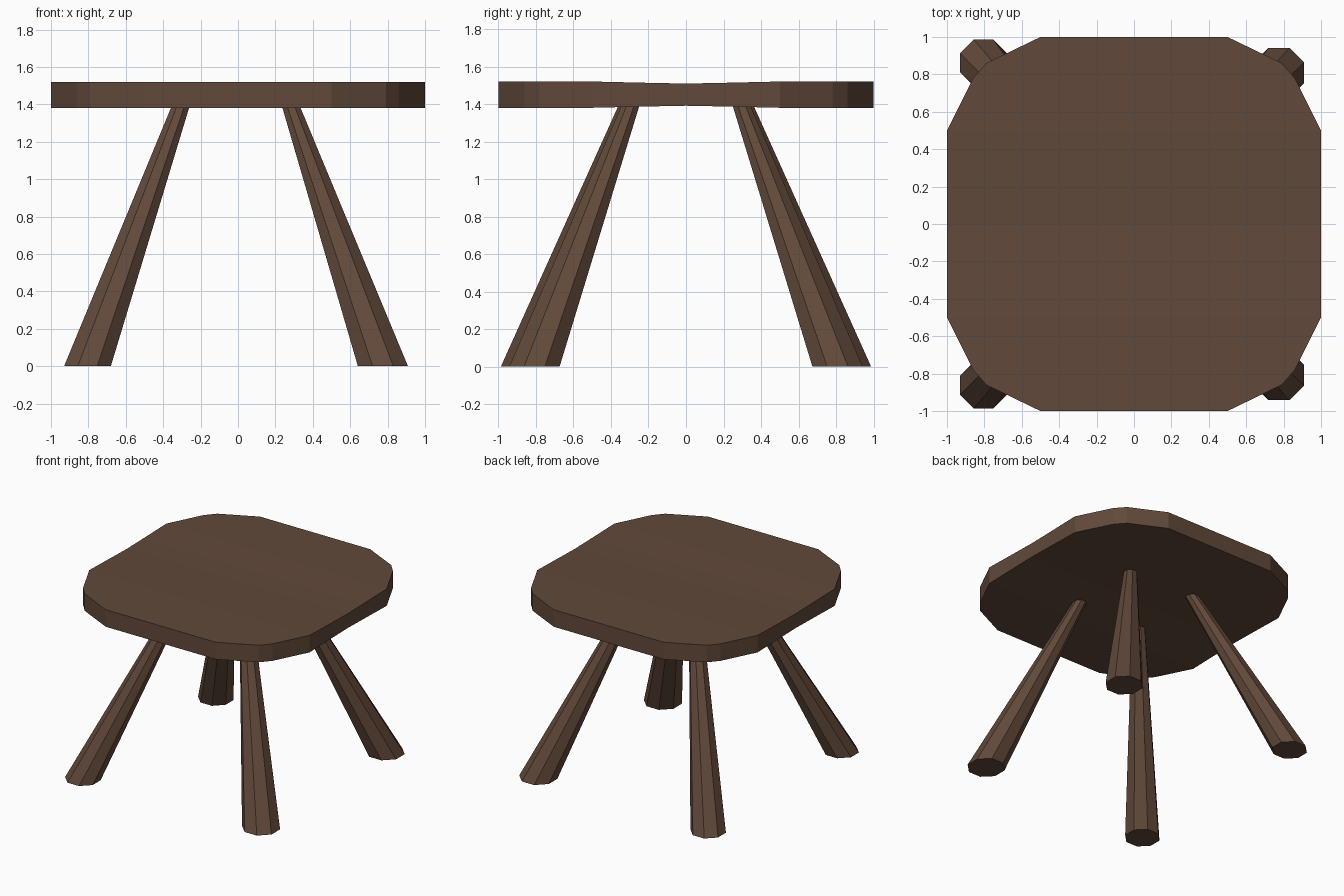
import bpy, bmesh, math
from mathutils import Vector

if "Cube" in bpy.data.objects:
    bpy.data.objects.remove(bpy.data.objects["Cube"])

wood = bpy.data.materials.new("dark_wood")
wood.diffuse_color = (0.12, 0.066, 0.042, 1)
wood.use_nodes = True
wood.node_tree.nodes["Principled BSDF"].inputs["Base Color"].default_value = wood.diffuse_color

def finish(name, bm):
    bmesh.ops.recalc_face_normals(bm, faces=bm.faces[:])
    mesh = bpy.data.meshes.new(name)
    bm.to_mesh(mesh)
    bm.free()
    mesh.materials.append(wood)
    obj = bpy.data.objects.new(name, mesh)
    bpy.context.collection.objects.link(obj)

# Seat: cross-section rows (y, half width, dip), thinner across the middle
half = [(1.0, 0.5, 0), (0.86, 0.79, 0), (0.78, 0.86, 0), (0.5, 1.0, 0), (0.2, 1.0, 0.007)]
rows = [(-y, w, d) for y, w, d in half] + [(0, 1.0, 0.011)] + half[::-1]
bm = bmesh.new()
rings = []
for y, w, d in rows:
    lo, hi = 1.38 + d, 1.52 - d
    rings.append([bm.verts.new(p) for p in ((-w, y, lo), (w, y, lo), (w, y, hi), (-w, y, hi))])
for a, b in zip(rings, rings[1:]):
    for i in range(4):
        j = (i + 1) % 4
        bm.faces.new((a[i], a[j], b[j], b[i]))
bm.faces.new(rings[0])
bm.faces.new(rings[-1])
finish("seat", bm)

# Legs: splayed octagonal prisms, wider at the foot
def leg(name, foot, foot_r, top, top_r):
    bm = bmesh.new()
    ends = []
    for c, r in ((Vector(foot), foot_r), (Vector(top), top_r)):
        r /= math.cos(math.pi / 8)
        ends.append([bm.verts.new(c + Vector((r * math.cos(a), r * math.sin(a), 0)))
                     for a in (math.pi / 8 + k * math.pi / 4 for k in range(8))])
    for i in range(8):
        j = (i + 1) % 8
        bm.faces.new((ends[0][i], ends[0][j], ends[1][j], ends[1][i]))
    bm.faces.new(ends[0])
    bm.faces.new(ends[1])
    finish(name, bm)

for side, s in (("front", -1), ("back", 1)):
    leg(side + "_left_leg", (-0.805, s * 0.862, 0), 0.125, (-0.307, s * 0.313, 1.39), 0.048)
    leg(side + "_right_leg", (0.775, s * 0.808, 0), 0.134, (0.283, s * 0.297, 1.39), 0.048)
